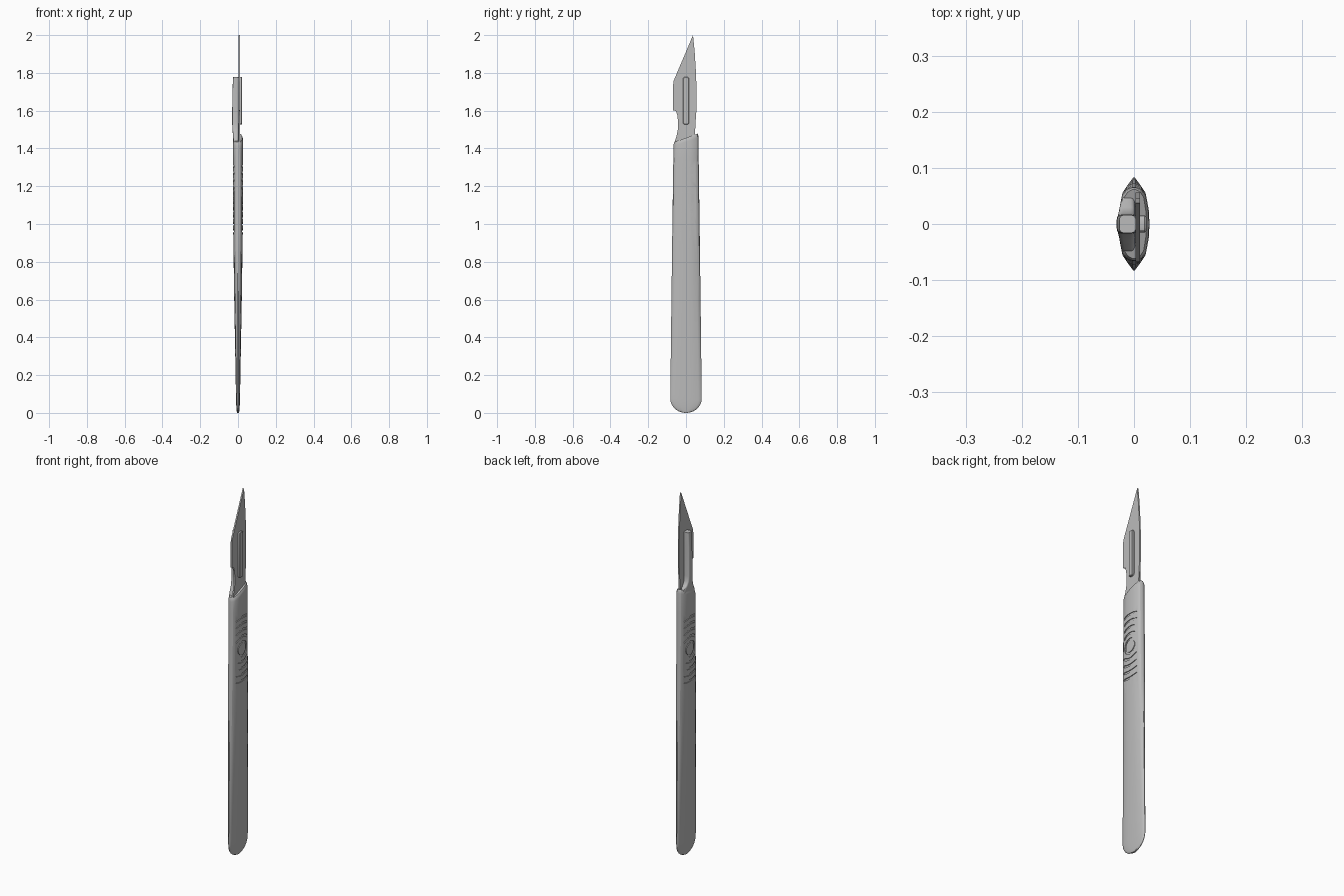
import bpy, bmesh, math

cube = bpy.data.objects.get("Cube")
if cube:
    bpy.data.objects.remove(cube, do_unlink=True)

steel = bpy.data.materials.new("brushed steel grey")
steel.use_nodes = True
GREY = (0.5, 0.5, 0.5, 1)
steel.diffuse_color = GREY
steel.node_tree.nodes["Principled BSDF"].inputs["Base Color"].default_value = GREY


def finish(name, bm, smooth=True):
    bmesh.ops.recalc_face_normals(bm, faces=bm.faces)
    mesh = bpy.data.meshes.new(name)
    bm.to_mesh(mesh)
    bm.free()
    ob = bpy.data.objects.new(name, mesh)
    bpy.context.collection.objects.link(ob)
    mesh.materials.append(steel)
    if smooth:
        bpy.ops.object.select_all(action='DESELECT')
        ob.select_set(True)
        bpy.context.view_layer.objects.active = ob
        bpy.ops.object.shade_smooth_by_angle(angle=math.radians(28))
    return ob


def loft(bm, rings, closed=False):
    """Skin a list of point rings; cap the ends unless the loft is closed."""
    rows = [[bm.verts.new(p) for p in ring] for ring in rings]
    n = len(rows[0])
    pairs = list(zip(rows, rows[1:]))
    if closed:
        pairs.append((rows[-1], rows[0]))
    else:
        bm.faces.new(rows[0])
        bm.faces.new(rows[-1])
    for a, b in pairs:
        for i in range(n):
            j = (i + 1) % n
            bm.faces.new((a[i], a[j], b[j], b[i]))


def lerp_table(table, v):
    for (a, fa), (b, fb) in zip(table, table[1:]):
        if v <= b:
            return fa + (fb - fa) * max(0, v - a) / (b - a)
    return table[-1][1]


# Handle proportions along z, and relative cross-section (across, thickness)
WIDTH = [(0, 0.083), (0.1, 0.083), (0.6, 0.077), (1.0, 0.072), (1.42, 0.066)]
THICK = [(0, 0.009), (0.1, 0.011), (0.6, 0.02), (1.0, 0.026), (1.42, 0.0275)]
SECTION = [(0, 1), (0.35, 0.97), (0.78, 0.78), (0.93, 0.5), (1, 0.12)]


def surface_x(y, z):
    return lerp_table(THICK, z) * lerp_table(SECTION, abs(y) / lerp_table(WIDTH, z))


def handle_ring(z, w_scale=1, t_scale=1, slant=0):
    w, t = lerp_table(WIDTH, z) * w_scale, lerp_table(THICK, z) * t_scale
    quarter = [(t * k, w * s) for s, k in SECTION]
    half = quarter + [(-x, y) for x, y in reversed(quarter)]
    ring = half + [(x, -y) for x, y in reversed(half[1:-1])]
    return [(x, y, z + slant * y) for x, y in ring]


# Handle: rounded foot, tapering body, slanted shoulder with a soft edge
rings = []
for i in range(9):
    a = math.radians(8 + 82 * i / 8)
    rings.append(handle_ring(0.075 * (1 - math.sin(a)) if i == 0 else 0.075 * (1 - math.cos(a)),
                             math.sin(a), 0.55 + 0.45 * math.sin(a)))
rings[0] = handle_ring(0, 0.1, 0.6)
for z in (0.1, 0.35, 0.6, 0.8, 1.0, 1.2, 1.35):
    rings.append(handle_ring(z))
rings += [handle_ring(1.435, slant=0.35),
          handle_ring(1.448, 0.98, 0.95, 0.36),
          handle_ring(1.456, 0.93, 0.8, 0.37)]
bm = bmesh.new()
loft(bm, rings)
handle = finish("handle", bm)

# Grip grooves: a ring with arcs above and below it, on both faces
GRIP_Z = 1.135
bm = bmesh.new()


def groove(radius, start, end, side, width=0.011, depth=0.004, steps=14, closed=False):
    sections = []
    for i in range(steps if closed else steps + 1):
        a = start + (end - start) * i / steps
        sec = []
        for r, out in ((-1, 0), (1, 0), (1, 1), (-1, 1)):
            rad = radius + r * width / 2
            y, z = rad * math.cos(a), GRIP_Z + rad * math.sin(a)
            x = surface_x(y, z) + (0.006 if out else -depth)
            sec.append((side * x, y, z))
        sections.append(sec)
    loft(bm, sections, closed)


for side in (1, -1):
    groove(0.038, 0, 2 * math.pi, side, steps=28, closed=True)
    for radius in (0.07, 0.105, 0.14, 0.175):
        spread = math.asin(0.048 / radius)
        for mid in (math.pi / 2, -math.pi / 2):
            groove(radius, mid - spread, mid + spread, side)
cutter = finish("grip_groove_cutter", bm, smooth=False)
cutter.hide_render = True
cutter.hide_set(True)
cut = handle.modifiers.new("grip grooves", 'BOOLEAN')
cut.operation = 'DIFFERENCE'
cut.solver = 'EXACT'
cut.object = cutter


# Neck: sweeps in from the shoulder to the narrow blade post
def neck_ring(z, half_y, x0, x1, slant=0):
    ring = []
    for i in range(24):
        a = 2 * math.pi * (i + 0.5) / 24
        c, s = math.cos(a), math.sin(a)
        px = math.copysign(abs(c) ** 0.45, c)
        py = math.copysign(abs(s) ** 0.45, s)
        y = half_y * py
        ring.append(((x0 + x1) / 2 + (x1 - x0) / 2 * px, y, z + slant * y))
    return ring


bm = bmesh.new()
loft(bm, [neck_ring(1.4, 0.05, -0.024, 0.003),
          neck_ring(1.44, 0.054, -0.024, 0.003, 0.35),
          neck_ring(1.465, 0.044, -0.026, 0.003, 0.3),
          neck_ring(1.485, 0.03, -0.028, 0.003, 0.2),
          neck_ring(1.51, 0.02, -0.03, 0.003),
          neck_ring(1.54, 0.017, -0.031, 0.003),
          neck_ring(1.7, 0.017, -0.03, 0.003),
          neck_ring(1.778, 0.016, -0.026, 0.003)])
finish("blade_post", bm)

# Locking boss: passes through the blade, rounded ends
bm = bmesh.new()
BOSS_Y, BOSS_LOW, BOSS_HIGH = 0.015, 1.527, 1.778


def boss_ring(x, inset):
    pts = []
    r = 0.008
    for cy, cz, a0 in ((1, 1, 0), (-1, 1, 90), (-1, 0, 180), (1, 0, 270)):
        for i in range(4):
            a = math.radians(a0 + 30 * i)
            y = cy * (BOSS_Y - r) + (r - inset) * math.cos(a)
            z = (BOSS_HIGH - r if cz else BOSS_LOW + r) + (r - inset) * math.sin(a)
            pts.append((x, y, z))
    return pts


loft(bm, [boss_ring(0, 0), boss_ring(0.019, 0), boss_ring(0.022, 0.003)])
finish("locking_boss", bm)

# Blade: flat profile with pointed tip, heel notch and slanted base
OUTLINE = [(0.037, 2.0), (0.046, 1.91), (0.053, 1.8), (0.056, 1.7), (0.055, 1.6),
           (0.05, 1.53), (0.047, 1.46), (-0.062, 1.43), (-0.05, 1.465), (-0.043, 1.5),
           (-0.042, 1.54), (-0.046, 1.575), (-0.053, 1.598), (-0.068, 1.602),
           (-0.069, 1.7), (-0.067, 1.755), (-0.02, 1.865)]
bm = bmesh.new()
loft(bm, [[(x, y, z) for y, z in OUTLINE] for x in (0.003, 0.011)])
finish("blade", bm, smooth=False)
